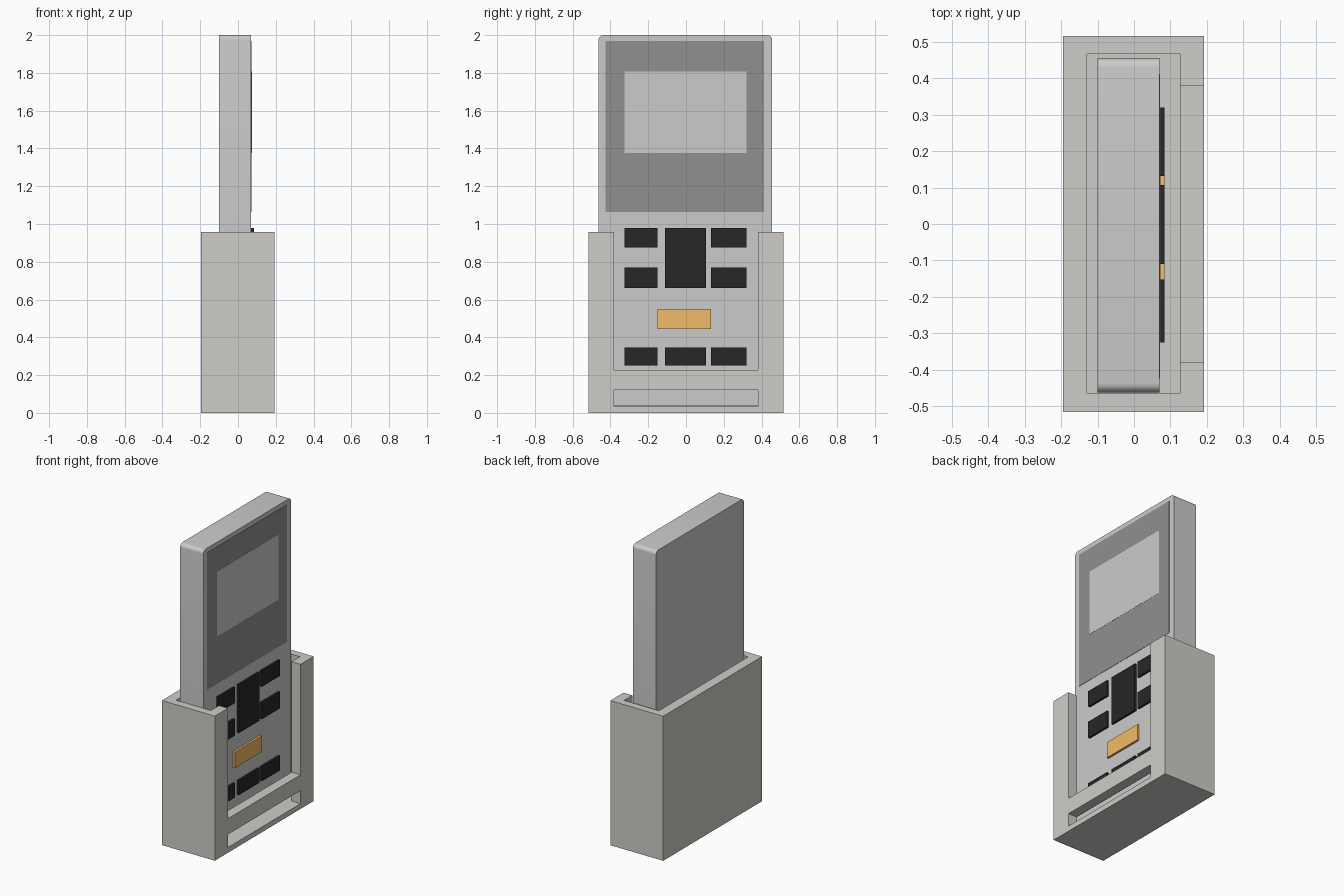
import bpy, bmesh, math

if "Cube" in bpy.data.objects:
    bpy.data.objects.remove(bpy.data.objects["Cube"])


def material(name, rgb):
    m = bpy.data.materials.new(name)
    m.diffuse_color = (*rgb, 1)
    m.use_nodes = True
    m.node_tree.nodes["Principled BSDF"].inputs["Base Color"].default_value = m.diffuse_color
    return m


HOLDER = material("warm_grey", (0.62, 0.61, 0.58))
DARK = material("dark_grey", (0.28, 0.28, 0.28))
BLACK = material("black", (0.02, 0.02, 0.02))
ORANGE = material("orange", (0.88, 0.5, 0.14))


def finish(name, bm, mat=None):
    bmesh.ops.recalc_face_normals(bm, faces=bm.faces)
    mesh = bpy.data.meshes.new(name)
    bm.to_mesh(mesh)
    bm.free()
    ob = bpy.data.objects.new(name, mesh)
    bpy.context.collection.objects.link(ob)
    if mat:
        mesh.materials.append(mat)
    return ob


def box(name, x, y, z, mat=None):
    bm = bmesh.new()
    bmesh.ops.create_cube(bm, size=1)
    for v in bm.verts:
        for i, (lo, hi) in enumerate((x, y, z)):
            v.co[i] = hi if v.co[i] > 0 else lo
    return finish(name, bm, mat)


def rounded_slab(name, x, y, z, r, steps=6):
    # rounded rectangle in the YZ plane, extruded along X
    bm = bmesh.new()
    corners = [(y[1] - r, z[1] - r), (y[0] + r, z[1] - r),
               (y[0] + r, z[0] + r), (y[1] - r, z[0] + r)]
    verts = []
    for k, (cy, cz) in enumerate(corners):
        for s in range(steps + 1):
            a = math.pi / 2 * (k + s / steps)
            verts.append(bm.verts.new((x[0], cy + r * math.cos(a), cz + r * math.sin(a))))
    face = bm.faces.new(verts)
    ext = bmesh.ops.extrude_face_region(bm, geom=[face], use_keep_orig=True)
    moved = [g for g in ext["geom"] if isinstance(g, bmesh.types.BMVert)]
    bmesh.ops.translate(bm, verts=moved, vec=(x[1] - x[0], 0, 0))
    return finish(name, bm)


def cut(target, cutter):
    mod = target.modifiers.new("cut", 'BOOLEAN')
    mod.operation = 'DIFFERENCE'
    mod.solver = 'EXACT'
    mod.object = cutter
    bpy.context.view_layer.objects.active = target
    bpy.ops.object.modifier_apply(modifier=mod.name)
    bpy.data.objects.remove(cutter)


# Holder: open-topped box with a window and a slot in its front wall
holder = box("holder", (-0.195, 0.192), (-0.517, 0.517), (0, 0.957), HOLDER)
cut(holder, box("cavity", (-0.129, 0.127), (-0.465, 0.467), (0.035, 1.1)))
cut(holder, box("window", (0.05, 0.3), (-0.38, 0.38), (0.226, 1.1)))
cut(holder, box("slot", (0.05, 0.3), (-0.38, 0.38), (0.035, 0.121)))

# Handset body standing in the holder
FACE = 0.07
body = rounded_slab("handset_body", (-0.1, FACE), (-0.463, 0.456), (0.037, 2.0), 0.026)
bpy.ops.object.select_all(action='DESELECT')
body.select_set(True)
bpy.context.view_layer.objects.active = body
bpy.ops.object.shade_smooth_by_angle()

# Screen surround and display, almost flush with the face
box("screen_surround", (FACE - 0.01, FACE + 0.002), (-0.425, 0.412), (1.063, 1.97), DARK)
box("display", (FACE - 0.01, FACE + 0.003), (-0.325, 0.32), (1.377, 1.808))

# Keys
KEYS = (FACE - 0.01, FACE + 0.014)
left, middle, right = (-0.325, -0.152), (-0.11, 0.107), (0.132, 0.32)
for i, z in enumerate([(0.875, 0.98), (0.66, 0.77), (0.25, 0.346)]):
    for side, y in (("left", left), ("right", right)):
        box(f"key_{side}_{i + 1}", KEYS, y, z, BLACK)
box("large_centre_key", KEYS, middle, (0.66, 0.98), BLACK)
box("lower_centre_key", KEYS, middle, (0.25, 0.346), BLACK)
box("orange_key", KEYS, (-0.152, 0.132), (0.445, 0.551), ORANGE)
